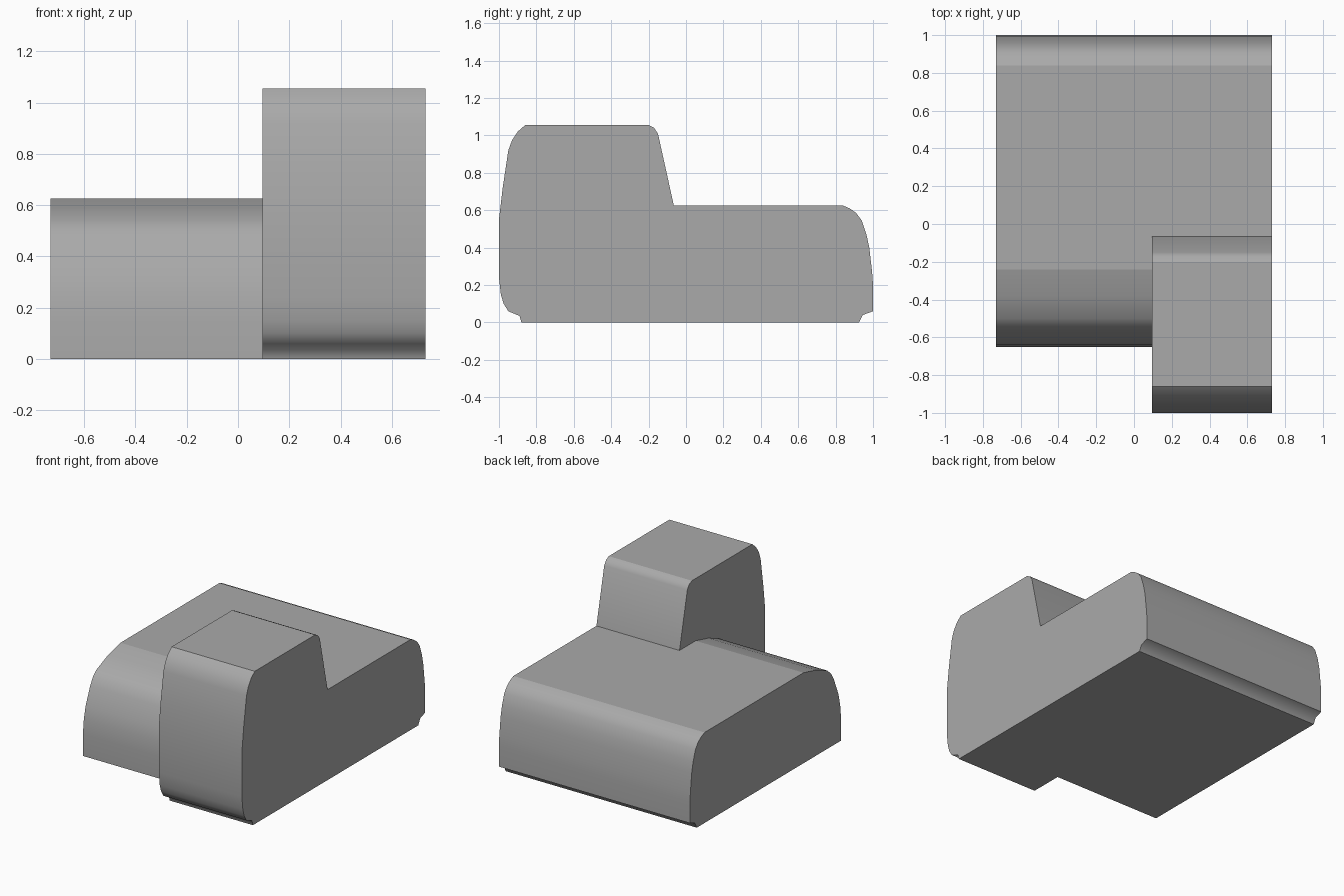
import bpy
import bmesh
import math

cube = bpy.data.objects.get("Cube")
if cube:
    bpy.data.objects.remove(cube, do_unlink=True)

grey = bpy.data.materials.new("plain grey")
grey.use_nodes = True
colour = (0.4, 0.4, 0.4, 1)
grey.diffuse_color = colour
grey.node_tree.nodes["Principled BSDF"].inputs["Base Color"].default_value = colour


def extrude_profile(name, profile, x0, x1):
    """Prism from a (y, z) profile, with soft curves and crisp level faces."""
    bm = bmesh.new()
    face = bm.faces.new([bm.verts.new((x0, y, z)) for y, z in profile])
    result = bmesh.ops.extrude_face_region(bm, geom=[face])
    moved = [v for v in result["geom"] if isinstance(v, bmesh.types.BMVert)]
    bmesh.ops.translate(bm, verts=moved, vec=(x1 - x0, 0, 0))
    bmesh.ops.recalc_face_normals(bm, faces=bm.faces)
    for f in bm.faces:
        f.smooth = True
    for e in bm.edges:
        level = any(abs(f.normal.z) > 0.999 for f in e.link_faces)
        e.smooth = not level and e.calc_face_angle() < math.radians(60)
    mesh = bpy.data.meshes.new(name)
    bm.to_mesh(mesh)
    bm.free()
    mesh.materials.append(grey)
    obj = bpy.data.objects.new(name, mesh)
    bpy.context.collection.objects.link(obj)
    return obj


# Rounded back with its undercut, shared by both parts
back = [(0.84, 0.625), (0.875, 0.61), (0.91, 0.585), (0.94, 0.545),
        (0.965, 0.47), (0.98, 0.4), (0.995, 0.27), (1, 0.2),
        (1, 0.06), (0.945, 0.04), (0.925, 0)]

# Sloping front of the low part
low_front = [(-0.65, 0), (-0.65, 0.15), (-0.64, 0.25), (-0.62, 0.335),
             (-0.57, 0.455), (-0.54, 0.505), (-0.5, 0.54),
             (-0.38, 0.59), (-0.24, 0.625)]

# Front, top and rear slope of the tall part
tall_front = [(-0.88, 0), (-0.89, 0.035), (-0.95, 0.06), (-0.975, 0.1),
              (-0.99, 0.15), (-1, 0.24), (-1, 0.55), (-0.98, 0.72),
              (-0.95, 0.92), (-0.93, 0.975), (-0.9, 1.02), (-0.86, 1.055),
              (-0.2, 1.055), (-0.17, 1.04), (-0.15, 1.01), (-0.065, 0.625)]

extrude_profile("low_body", low_front + back, -0.73, 0.095)
extrude_profile("tall_body", tall_front + back, 0.095, 0.73)
